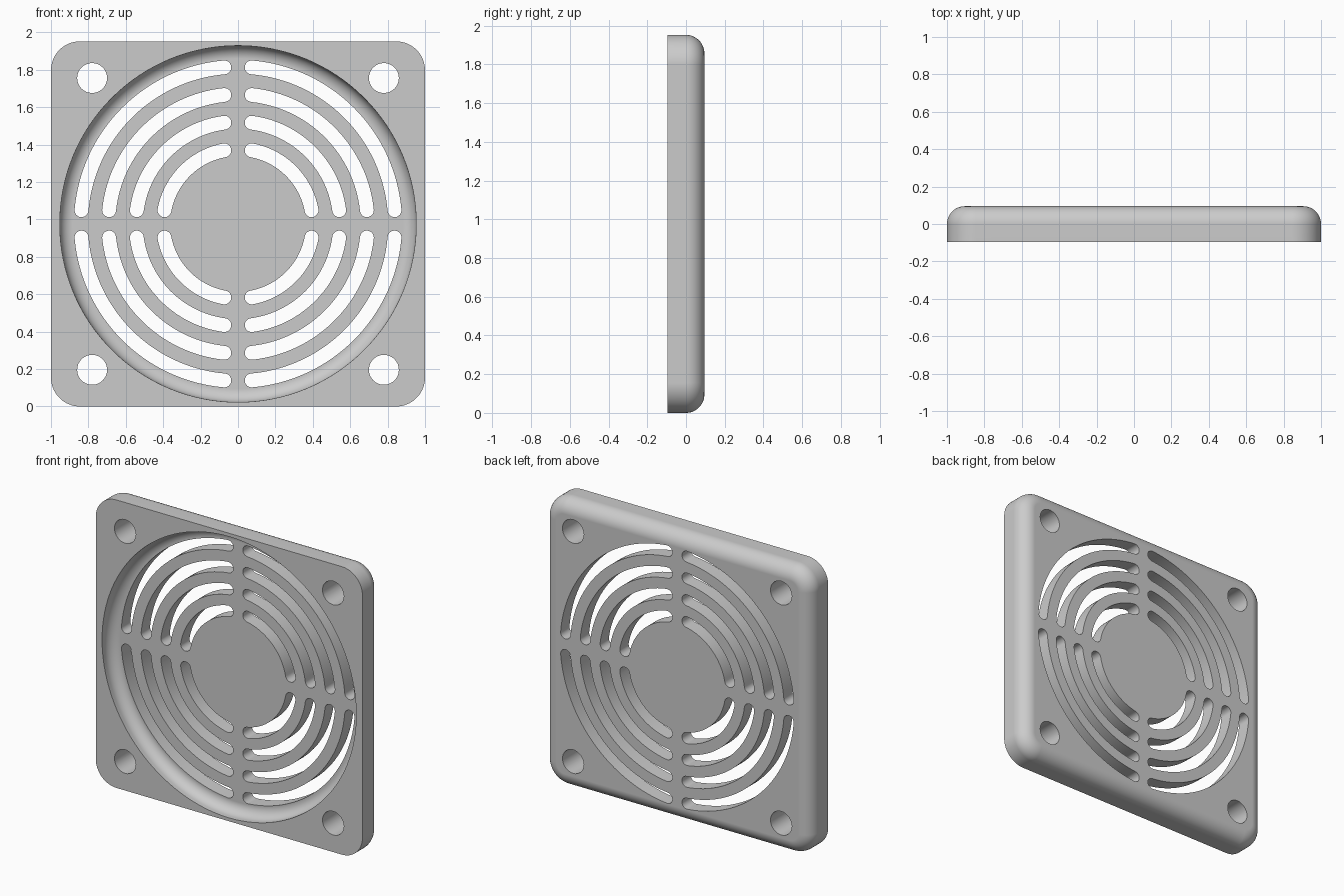
import bpy, bmesh
from math import sin, cos, pi, asin, radians

cube = bpy.data.objects.get("Cube")
if cube:
    bpy.data.objects.remove(cube, do_unlink=True)

CENTRE_Z = 0.976
HALF_X, HALF_Z = 1.0, 0.976
FRONT, BACK = -0.095, 0.095
CORNER, ROUND = 0.155, 0.095
SLOT_HALF, BRIDGE = 0.037, 0.073
SLOT_RADII = [0.84, 0.693, 0.546, 0.4]

grey = bpy.data.materials.new("plain_grey")
grey.use_nodes = True
colour = (0.6, 0.6, 0.6, 1)
grey.diffuse_color = colour
grey.node_tree.nodes["Principled BSDF"].inputs["Base Color"].default_value = colour


def arc(cx, cz, r, start, end, steps):
    return [(cx + r * cos(start + (end - start) * i / steps),
             cz + r * sin(start + (end - start) * i / steps)) for i in range(steps + 1)]


def circle(r, steps, cx=0, cz=0):
    return arc(cx, cz, r, 0, 2 * pi, steps)[:-1]


def rounded_rectangle(inset):
    r = CORNER - inset
    pts = []
    for k, (sx, sz) in enumerate([(1, 1), (-1, 1), (-1, -1), (1, -1)]):
        pts += arc(sx * (HALF_X - CORNER), sz * (HALF_Z - CORNER), r,
                   k * pi / 2, (k + 1) * pi / 2, 16)
    return pts


def slot(radius):
    # Quarter-ring outline with round ends, kept clear of the cross bridges
    a = asin(BRIDGE / radius)
    b = pi / 2 - a
    outer = arc(0, 0, radius + SLOT_HALF, a, b, 32)
    end_b = arc(radius * cos(b), radius * sin(b), SLOT_HALF, b, b + pi, 12)
    inner = arc(0, 0, radius - SLOT_HALF, b, a, 32)
    end_a = arc(radius * cos(a), radius * sin(a), SLOT_HALF, a + pi, a + 2 * pi, 12)
    return outer + end_b[1:-1] + inner + end_a[1:-1]


def loft(bm, sections):
    # Join outlines of equal length, each at its own depth, and cap both ends
    rings = [[bm.verts.new((x, y, z + CENTRE_Z)) for x, z in pts] for pts, y in sections]
    for lower, upper in zip(rings, rings[1:]):
        n = len(lower)
        for i in range(n):
            j = (i + 1) % n
            bm.faces.new((lower[i], lower[j], upper[j], upper[i]))
    bm.faces.new(rings[0])
    bm.faces.new(rings[-1])


def make_object(name, bm):
    bmesh.ops.recalc_face_normals(bm, faces=bm.faces)
    mesh = bpy.data.meshes.new(name)
    bm.to_mesh(mesh)
    bm.free()
    mesh.materials.append(grey)
    obj = bpy.data.objects.new(name, mesh)
    bpy.context.collection.objects.link(obj)
    return obj


# Plate with a rounded back edge
bm = bmesh.new()
sections = [(rounded_rectangle(0), FRONT)]
for i in range(13):
    t = i / 12 * pi / 2
    sections.append((rounded_rectangle(ROUND * (1 - cos(t))), BACK - ROUND + ROUND * sin(t)))
loft(bm, sections)
plate = make_object("fan_grille_plate", bm)

# Round front recess with a filleted floor
bm = bmesh.new()
rim, fillet = 0.953, 0.07
sections = [(circle(rim, 128), FRONT - 0.1)]
for i in range(11):
    t = i / 10 * pi / 2
    sections.append((circle(rim - fillet * (1 - cos(t)), 128), -fillet + fillet * sin(t)))
loft(bm, sections)
recess = make_object("recess_cutter", bm)

# Screw holes and curved vent slots
bm = bmesh.new()
for sx in (-1, 1):
    for sz in (-1, 1):
        outlines = [circle(0.08, 32, 0.78, 0.78)] + [slot(r) for r in SLOT_RADII]
        for pts in outlines:
            pts = [(sx * x, sz * z) for x, z in pts]
            loft(bm, [(pts, FRONT - 0.1), (pts, BACK + 0.1)])
openings = make_object("opening_cutter", bm)

# Cut the plate, then remove the cutters
bpy.context.view_layer.objects.active = plate
plate.select_set(True)
for cutter in (recess, openings):
    cutter.hide_render = True
    cut = plate.modifiers.new(cutter.name, "BOOLEAN")
    cut.operation = "DIFFERENCE"
    cut.solver = "EXACT"
    cut.object = cutter
    bpy.ops.object.modifier_apply(modifier=cut.name)
    bpy.data.objects.remove(cutter, do_unlink=True)

# Smooth the fillets and keep the flat faces flat
bpy.ops.object.shade_smooth_by_angle(angle=radians(30))
weighted = plate.modifiers.new("flat_faces", "WEIGHTED_NORMAL")
weighted.keep_sharp = True
